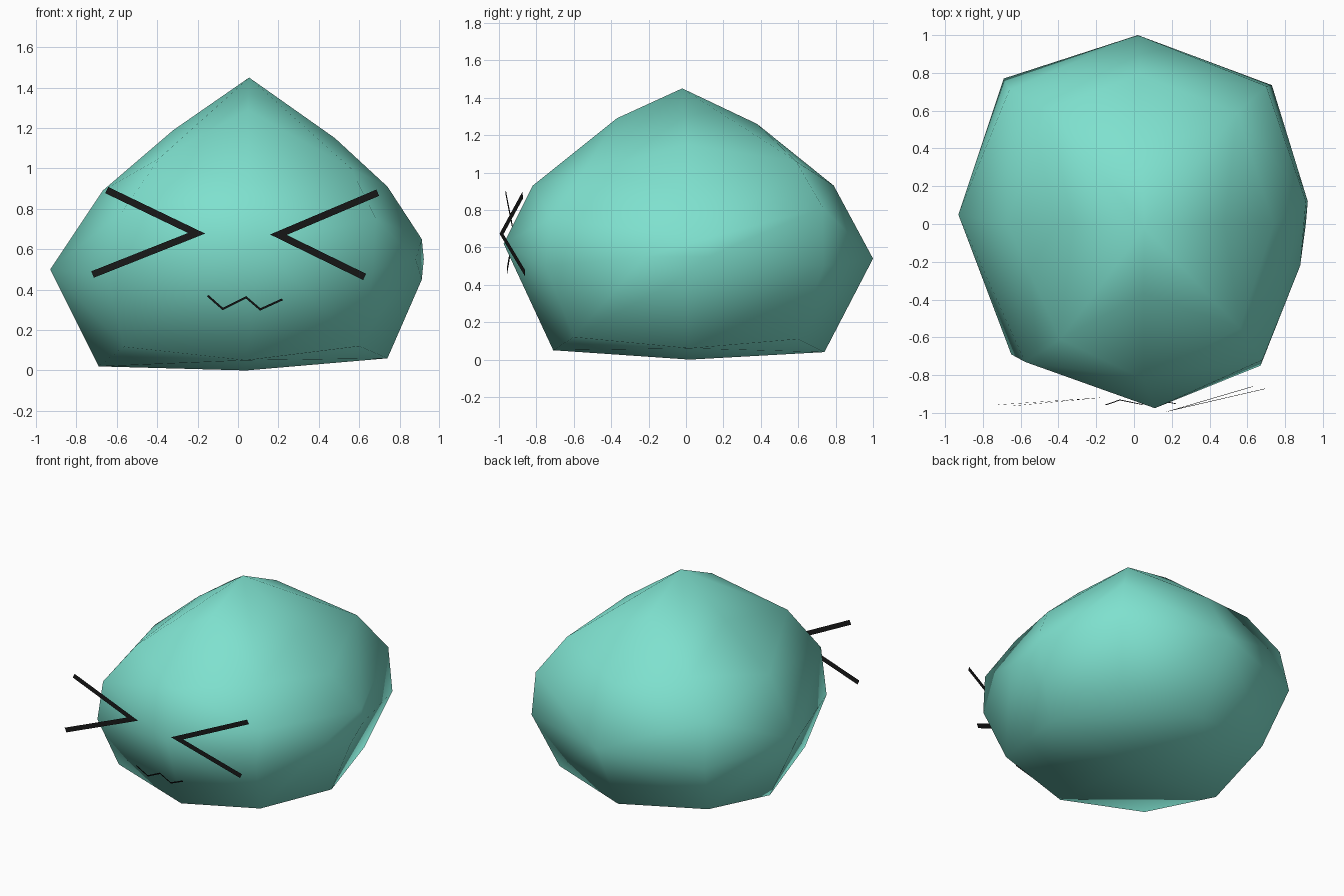
import bpy, bmesh
from mathutils import Vector


def material(name, rgb):
    m = bpy.data.materials.new(name)
    m.diffuse_color = (*rgb, 1)
    return m


def add_object(name, bm, mat):
    me = bpy.data.meshes.new(name)
    bm.to_mesh(me)
    bm.free()
    me.materials.append(mat)
    ob = bpy.data.objects.new(name, me)
    bpy.context.collection.objects.link(ob)
    return ob


teal = material("teal", (0.21, 0.75, 0.62))
black = material("black", (0.01, 0.01, 0.01))

# Body: faceted squashed sphere, flat below and pointed above
points = [
    (0.055, -0.02, 1.45), (0.04, 0.02, 0),                        # top, bottom
    (-0.93, 0.05, 0.5), (0.11, -0.975, 0.62), (0.02, 1.0, 0.54),   # sides
    (0.91, 0.12, 0.65), (0.92, 0.12, 0.55), (0.91, 0.0, 0.45), (0.88, -0.22, 0.55),
    (0.73, 0.735, 0.5), (-0.69, 0.77, 0.5),                       # upright edges
    (-0.65, -0.69, 0.47), (0.67, -0.75, 0.5),
    (-0.69, 0.02, 0.02), (0.74, 0.02, 0.06),                      # bottom edges
    (0.04, -0.71, 0.05), (0.03, 0.74, 0.04),
    (-0.67, 0, 0.89), (0.74, 0, 0.91),                            # upper edges
    (0.05, -0.82, 0.93), (0.03, 0.79, 0.93),
    (-0.32, 0, 1.19), (0.48, 0, 1.15),                            # crown
    (0.05, -0.37, 1.29), (0.04, 0.38, 1.26),
    (-0.39, -0.61, 1.05), (-0.577, -0.73, 0.78),                  # upper corners
    (0.547, 0.589, 1.06), (0.70, 0.73, 0.815),
    (-0.46, 0.61, 1.045), (-0.66, 0.71, 0.81),
    (0.56, -0.55, 1.0), (0.68, -0.72, 0.755),
    (-0.565, -0.565, 0.117), (0.6, -0.6, 0.12),                   # lower corners
    (-0.6, 0.6, 0.115), (0.6, 0.6, 0.11),
]
bm = bmesh.new()
for p in points:
    bm.verts.new(p)
bmesh.ops.convex_hull(bm, input=bm.verts)
bmesh.ops.recalc_face_normals(bm, faces=bm.faces)
for f in bm.faces:
    f.smooth = True
add_object("body", bm, teal)


# Face marks: flat mitred strokes drawn in front of the body
def stroke(name, path, width, depth):
    pts = [Vector(p) for p in path]
    bm = bmesh.new()
    rows = []
    for i, p in enumerate(pts):
        dirs = []
        if i > 0:
            dirs.append((p - pts[i - 1]).normalized())
        if i < len(pts) - 1:
            dirs.append((pts[i + 1] - p).normalized())
        norms = [Vector((-d.y, d.x)) for d in dirs]
        n = sum(norms, Vector((0, 0))).normalized()
        off = n * (width / 2 / n.dot(norms[0]))
        rows.append([bm.verts.new((q.x, depth(q.x, q.y), q.y))
                     for q in (p - off, p + off)])
    for a, b in zip(rows, rows[1:]):
        f = bm.faces.new((a[0], b[0], b[1], a[1]))
        f.normal_update()
        if f.normal.y > 0:
            f.normal_flip()
    return add_object(name, bm, black)


stroke("left_eye", [(-0.65, 0.893), (-0.205, 0.679), (-0.72, 0.475)], 0.034,
       lambda x, z: -0.885 + 0.08 * x - 0.03 * z)
stroke("right_eye", [(0.692, 0.88), (0.2, 0.672), (0.627, 0.463)], 0.034,
       lambda x, z: -0.992 + 0.26 * x - 0.069 * z)
stroke("mouth", [(-0.15, 0.37), (-0.075, 0.304), (0.04, 0.362),
                 (0.11, 0.302), (0.22, 0.352)], 0.01,
       lambda x, z: -0.93 - 0.4 * (z - 0.3))
